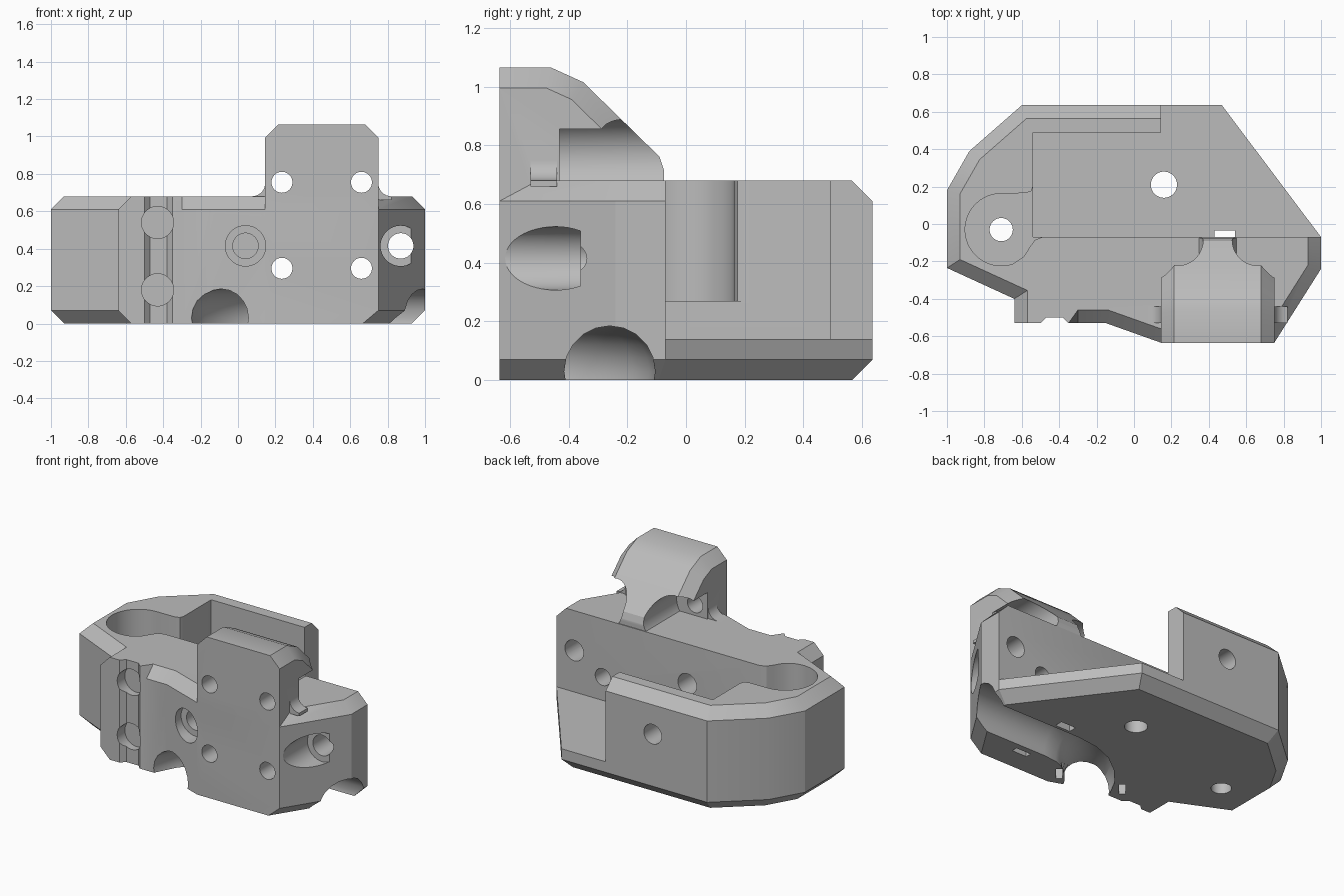
import bpy, bmesh, math
from mathutils import Matrix

if "Cube" in bpy.data.objects:
    bpy.data.objects.remove(bpy.data.objects["Cube"], do_unlink=True)

grey = bpy.data.materials.new("plain grey")
grey.use_nodes = True
grey.diffuse_color = (0.5, 0.5, 0.5, 1)
grey.node_tree.nodes["Principled BSDF"].inputs["Base Color"].default_value = (0.5, 0.5, 0.5, 1)


def finish(name, bm):
    bmesh.ops.recalc_face_normals(bm, faces=bm.faces[:])
    mesh = bpy.data.meshes.new(name)
    bm.to_mesh(mesh)
    bm.free()
    obj = bpy.data.objects.new(name, mesh)
    bpy.context.collection.objects.link(obj)
    mesh.materials.append(grey)
    return obj


def place(a, b, h, axis):
    return {"x": (h, a, b), "y": (a, h, b), "z": (a, b, h)}[axis]


def prism(name, pts, axis, lo, hi, bevel_rule=None):
    """Extrude a closed profile along an axis, chamfering the edges the rule picks."""
    bm = bmesh.new()
    ends = [[bm.verts.new(place(a, b, h, axis)) for a, b in pts] for h in (lo, hi)]
    n = len(pts)
    for ring in ends:
        bm.faces.new(ring)
    for i in range(n):
        j = (i + 1) % n
        bm.faces.new((ends[0][i], ends[0][j], ends[1][j], ends[1][i]))
    bmesh.ops.recalc_face_normals(bm, faces=bm.faces[:])
    if bevel_rule:
        edges = [bm.edges.get((ends[k][i], ends[k][(i + 1) % n]))
                 for k in (0, 1) for i in range(n) if bevel_rule(k, i)]
        bmesh.ops.bevel(bm, geom=edges, offset=0.07, offset_type="OFFSET",
                        segments=1, profile=0.5, affect="EDGES")
    return finish(name, bm)


def arc(cx, cy, r, start, end, steps):
    return [(cx + r * math.cos(math.radians(start + (end - start) * i / steps)),
             cy + r * math.sin(math.radians(start + (end - start) * i / steps)))
            for i in range(steps + 1)]


def bore(cx, cy, r, axis, lo, hi):
    return prism("bore", arc(cx, cy, r, 0, 352.5, 47), axis, lo, hi)


def box(x0, x1, y0, y1, z0, z1):
    return prism("slot", [(x0, y0), (x1, y0), (x1, y1), (x0, y1)], "z", z0, z1)


def combine(target, tool, operation="DIFFERENCE"):
    tool.hide_render = True
    mod = target.modifiers.new("combine", "BOOLEAN")
    mod.operation, mod.object, mod.solver = operation, tool, "EXACT"
    bpy.ops.object.select_all(action="DESELECT")
    bpy.context.view_layer.objects.active = target
    target.select_set(True)
    bpy.ops.object.modifier_apply(modifier=mod.name)
    bpy.data.objects.remove(tool, do_unlink=True)


# Main block with chamfered rims
outline = [(-.64, -.53), (-.5, -.53), (-.47, -.5), (-.38, -.5), (-.35, -.53), (-.3, -.53),
           (-.15, -.53), (.145, -.635), (.75, -.635), (1, -.24), (1, -.07), (.47, .635),
           (-.6, .635), (-.88, .39), (-1, .18), (-1, -.235), (-.64, -.4)]
top_rim = {5, 6, 8, 9, 11, 12, 13, 14, 15, 16}
bottom_rim = set(range(8, 17))
body = prism("housing", outline, "z", 0, .68,
             lambda k, i: i in (top_rim if k else bottom_rim))

# Open pocket and the round lobe beside it
pocket = [(-.54, -.07), (1.2, -.07), (1.2, .9), (.145, .9), (.145, .49), (-.54, .49)]
combine(body, prism("pocket", pocket, "z", .14, .9))
lobe = [(-.49, -.07), (-.4, -.05), (-.4, .2), (-.54, .2), (-.55, .175), (-.58, .165)]
lobe += arc(-.71, -.03, .193, 90, 290, 28) + [(-.59, -.175), (-.555, -.12), (-.53, -.085)]
combine(body, prism("lobe", lobe, "z", .27, .9))

# Upright hook with side chamfers and screw head recesses
side = [(-.635, .6), (-.635, 1.065), (-.46, 1.065), (-.35, 1.015), (-.13, .8),
        (-.09, .76), (-.075, .715), (-.075, .6)]
hook = prism("hook", side, "x", .145, .75, lambda k, i: i in (1, 2, 3))
for x in (.235, .66):
    combine(hook, bore(x, .755, .135, "y", -.43, .1))
combine(body, hook, "UNION")

# Fillets where the hook meets the block
for edge, sign in ((.145, -1), (.75, 1)):
    curve = [(edge + sign * (.07 + a), .75 + b) for a, b in arc(0, 0, .07, 180, 270, 8)]
    curve = [(edge + sign * (.07 + a), .75 + b) if sign > 0 else
             (edge - .07 - a, .75 + b) for a, b in arc(0, 0, .07, 180, 270, 8)]
    curve += [(edge + sign * .07, .66), (edge - sign * .02, .66), (edge - sign * .02, .75)]
    combine(body, prism("fillet", curve, "y", -.53, -.44), "UNION")

# Screw holes through the front
for x in (.235, .66):
    for z in (.295, .755):
        combine(body, bore(x, z, .056, "y", -.8, .3))
for x, head, depth in ((.04, .108, -.5), (.87, .108, -.36)):
    combine(body, bore(x, .415, .068, "y", -.9, .1))
    combine(body, bore(x, .415, head, "y", -.9, depth))

# Rear wall hole, floor holes and front pin sockets
combine(body, bore(-.2, .415, .065, "y", .4, .8))
combine(body, bore(.16, .21, .07, "z", -.1, .3))
combine(body, bore(-.71, -.03, .062, "z", -.1, .4))
for z in (.18, .54):
    combine(body, bore(-.43, z, .086, "y", -.7, -.45))

# Curved cable channel under the block
data = bpy.data.curves.new("channel", "CURVE")
data.dimensions = "3D"
data.bevel_depth, data.bevel_resolution, data.use_fill_caps = .155, 8, True
path = [(1.3, -.26), (.35, -.26), (.22, -.275), (.12, -.315), (.03, -.385),
        (-.05, -.475), (-.1, -.57), (-.14, -.8)]
spline = data.splines.new("POLY")
spline.points.add(len(path) - 1)
for point, (x, y) in zip(spline.points, path):
    point.co = (x, y, .03, 1)
channel = bpy.data.objects.new("channel", data)
bpy.context.collection.objects.link(channel)
bpy.ops.object.select_all(action="DESELECT")
channel.select_set(True)
bpy.context.view_layer.objects.active = channel
bpy.ops.object.convert(target="MESH")
channel = bpy.context.view_layer.objects.active
bm = bmesh.new()
bm.from_mesh(channel.data)
bmesh.ops.remove_doubles(bm, verts=bm.verts[:], dist=.0005)
bmesh.ops.recalc_face_normals(bm, faces=bm.faces[:])
bm.to_mesh(channel.data)
bm.free()
combine(body, channel)

# Strap slots either side of the channel
combine(body, box(.43, .54, -.09, -.035, -.1, .2))
for x, y, turn in ((.49, -.47, 0), (.15, -.52, 50), (-.26, -.42, 50)):
    slot = box(-.055, .055, -.02, .02, -.1, .12)
    slot.data.transform(Matrix.Translation((x, y, 0)) @ Matrix.Rotation(math.radians(turn), 4, "Z"))
    combine(body, slot)

bpy.ops.object.select_all(action="DESELECT")
body.select_set(True)
bpy.context.view_layer.objects.active = body
bpy.ops.object.shade_smooth_by_angle(angle=math.radians(25))
